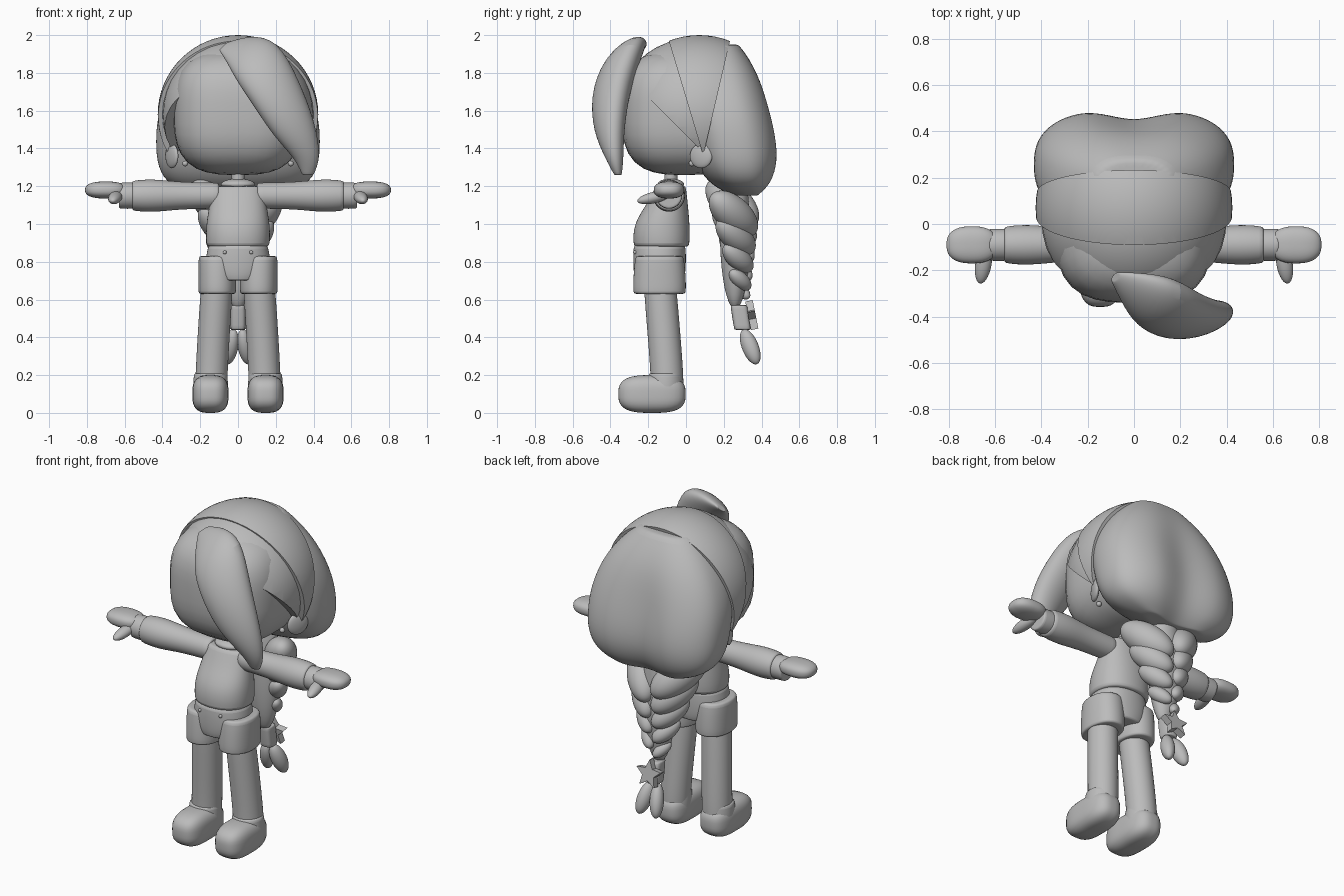
import bpy, bmesh, math
from mathutils import Vector, Matrix

cube = bpy.data.objects.get("Cube")
if cube:
    bpy.data.objects.remove(cube, do_unlink=True)

GREY = (0.5, 0.5, 0.5, 1)
grey = bpy.data.materials.new("plain grey")
grey.use_nodes = True
grey.diffuse_color = GREY
shader = next(n for n in grey.node_tree.nodes if n.type == 'BSDF_PRINCIPLED')
shader.inputs["Base Color"].default_value = GREY
parts = []


def finish(name, bm, mirror=False, subdivide=False):
    """Turn a bmesh into a grey object with optional modifiers."""
    bmesh.ops.recalc_face_normals(bm, faces=bm.faces)
    mesh = bpy.data.meshes.new(name)
    bm.to_mesh(mesh)
    bm.free()
    mesh.materials.append(grey)
    ob = bpy.data.objects.new(name, mesh)
    bpy.context.collection.objects.link(ob)
    if mirror:
        ob.modifiers.new("Mirror", 'MIRROR')
    if subdivide:
        mod = ob.modifiers.new("Subdivision", 'SUBSURF')
        mod.levels = mod.render_levels = 2
    parts.append(ob)


def signed_power(value, power):
    return math.copysign(abs(value) ** power, value)


def sweep(name, sections, n=16, power=1, mirror=False, tweak=None):
    """Skin rounded sections given as (centre, half axis, half axis), with a lip at each end."""
    sections = [(Vector(c), Vector(u), Vector(v)) for c, u, v in sections]
    lips = [(c, u * .9, v * .9) for c, u, v in (sections[0], sections[-1])]
    bm = bmesh.new()
    rings = []
    for c, u, v in [lips[0], *sections, lips[1]]:
        ring = []
        for i in range(n):
            angle = math.tau * i / n
            across = signed_power(math.cos(angle), power)
            along = signed_power(math.sin(angle), power)
            p = c + (u * across + v * along) * 1.02
            ring.append(bm.verts.new(tweak(p) if tweak else p))
        rings.append(ring)
    for lower, upper in zip(rings, rings[1:]):
        for i in range(n):
            j = (i + 1) % n
            bm.faces.new((lower[i], lower[j], upper[j], upper[i]))
    bm.faces.new(rings[0])
    bm.faces.new(rings[-1])
    finish(name, bm, mirror, subdivide=True)


def tower(name, rows, x=0, **options):
    """Upright part from rows of (height, y, half width, half depth)."""
    sweep(name, [((x, y, z), (w, 0, 0), (0, d, 0)) for z, y, w, d in rows], **options)


def ball(name, centre, radii, direction=(0, 0, 1), cuts=(), square=2, mirror=False, n=20):
    """Rounded lump with its third radius along direction; cuts keep the side behind each normal."""
    bm = bmesh.new()
    bmesh.ops.create_uvsphere(bm, u_segments=n * 2, v_segments=n, radius=1)
    for v in bm.verts:
        v.co /= sum(abs(k) ** square for k in v.co) ** (1 / square)
    turn = Vector(direction).to_track_quat('Z', 'Y').to_matrix().to_4x4()
    bm.transform(Matrix.Translation(centre) @ turn @ Matrix.Diagonal((*radii, 1)))
    for point, normal in cuts:
        cut = bmesh.ops.bisect_plane(bm, geom=bm.verts[:] + bm.edges[:] + bm.faces[:],
                                     plane_co=point, plane_no=normal, clear_outer=True)
        edges = [e for e in cut["geom_cut"] if isinstance(e, bmesh.types.BMEdge)]
        bmesh.ops.holes_fill(bm, edges=edges, sides=0)
    finish(name, bm, mirror)


# Head with a broad flat jaw
ball("head", (0, -.01, 1.59), (.34, .33, .33), square=3)

# Front hair swept back to the ears
ball("front_hair", (0, .02, 1.58), (.4, .385, .4), cuts=[
     ((0, .1, 1.5), (0, 1, 0)), ((0, .07, 1.4), (0, -1, -1))])

# Wide headband narrowing towards the ears
ball("headband", (0, .07, 1.58), (.425, .43, .42), n=32, cuts=[
     ((0, .08, 1.4), (0, -.6, -.18)), ((0, .1, 1.4), (0, .6, -.14))])


# Back hair with two soft lobes low down
def hollow(p):
    low = min(1, max(0, (1.85 - p.z) * 3))
    back = min(1, max(0, (p.y - .2) * 7))
    p.y -= .06 * low * back * math.exp(-(p.x / .13) ** 2)
    return p


tower("back_hair", [
    (1.15, .35, .2, .06), (1.2, .3, .36, .16), (1.3, .28, .42, .22), (1.43, .26, .43, .24),
    (1.6, .22, .42, .24), (1.8, .18, .33, .21), (1.95, .16, .17, .12)],
    n=32, power=.8, tweak=hollow)

# Long fringe falling over one eye: x, y, z, half width, rise of the outer edge, half depth
fringe_rows = [
    (-.08, -.23, 1.94, .02, .02, .02), (0, -.28, 1.93, .06, .07, .06),
    (.1, -.34, 1.87, .11, .11, .1), (.2, -.4, 1.7, .12, .07, .1),
    (.3, -.41, 1.5, .11, .04, .08), (.37, -.38, 1.35, .07, 0, .05),
    (.37, -.36, 1.26, .03, 0, .02)]
sweep("fringe", [((x, y, z), (wide, rise / 2, rise), (0, deep, 0))
                 for x, y, z, wide, rise, deep in fringe_rows])

# Ears and earrings
ball("ear", (.35, .08, 1.36), (.065, .065, .02), (1, -.5, 0), mirror=True)
ball("earring", (.28, .03, 1.32), (.015, .015, .015), mirror=True, n=8)

# Neck, collar and sweater
tower("neck", [(z, -.08, .035, .035) for z in (1.2, 1.3)])
ball("collar", (0, -.08, 1.21), (.09, .07, .03))
tower("sweater", [(.88, -.13, .17, .15), (1, -.13, .17, .15),
                  (1.1, -.1, .15, .11), (1.2, -.08, .14, .08)], power=.9)


def arm_piece(name, rows):
    """Round sideways part from rows of (x, radius), on both sides."""
    sweep(name, [((x, -.09, 1.15), (0, r, 0), (0, 0, r)) for x, r in rows], mirror=True)


arm_piece("sleeve", [(.1, .07), (.3, .07), (.45, .09), (.56, .08)])
arm_piece("cuff", [(.54, .07), (.63, .07)])

# Mitten hands
ball("hand", (.7, -.09, 1.18), (.11, .08, .045), square=2.5, mirror=True)
ball("thumb", (.65, -.17, 1.14), (.035, .03, .09), (.15, -.9, -.2), mirror=True)

# Shorts with flared legs and small studs
tower("shorts_hips", [(.7, -.14, .13, .13), (.76, -.14, .18, .14), (.89, -.14, .16, .14)],
      power=.9)
tower("shorts_leg", [(.63, -.14, .1, .14), (.7, -.14, .1, .14), (.83, -.14, .1, .13)],
      x=.11, mirror=True, power=.9)
ball("stud", (.07, -.27, .85), (.01, .01, .01), mirror=True, n=8)

# Legs leaning out towards the feet
knee_path = [(.145, -.1, .1), (.14, -.1, .2), (.13, -.115, .4), (.11, -.14, .7)]
sweep("leg", [(p, (.085, 0, 0), (0, .087, 0)) for p in knee_path], mirror=True)

# Rounded shoes with a raised ankle
ball("shoe", (.146, -.18, .1), (.096, .178, .1), square=3, mirror=True)
tower("ankle", [(.1, -.11, .095, .1), (.21, -.11, .09, .09)], x=.145, mirror=True)

# Thick plait of alternating locks hanging behind
ball("plait_core", (0, .26, .95), (.1, .08, .4))
for i in range(9):
    side = 1 if i % 2 else -1
    size = 1 - i / 12
    ball(f"plait_lock_{i + 1}", (side * size / 8, .245 + i * .006, 1.11 - i * .058),
         Vector((.1, .1, .19)) * size, (-side, 1.2, -1.1))

# Clasp, star and the loose ends of the plait
tower("plait_clasp", [(.44, .3, .04, .045), (.57, .28, .04, .045)], power=.6)
bm = bmesh.new()
tilt = Matrix.Translation((0, .35, .51)) @ Matrix.Rotation(.2, 4, 'X')
outline = []
for i in range(10):
    angle = math.tau * i / 10
    reach = .04 if i % 2 else .085
    corner = Vector((reach * math.sin(angle), -.02, reach * math.cos(angle)))
    outline.append(bm.verts.new(tilt @ corner))
face = bm.faces.new(outline)
out = bmesh.ops.extrude_face_region(bm, geom=[face])
bmesh.ops.translate(bm, vec=tilt.to_3x3() @ Vector((0, .04, 0)),
                    verts=[v for v in out["geom"] if isinstance(v, bmesh.types.BMVert)])
finish("star_clip", bm)
ball("loose_end", (.04, .34, .35), (.04, .045, .1), (-.2, -.4, 1), mirror=True)

# Smooth shading that keeps hard edges
bpy.ops.object.select_all(action='DESELECT')
for ob in parts:
    ob.select_set(True)
bpy.context.view_layer.objects.active = parts[0]
bpy.ops.object.shade_smooth_by_angle(angle=math.radians(45))
